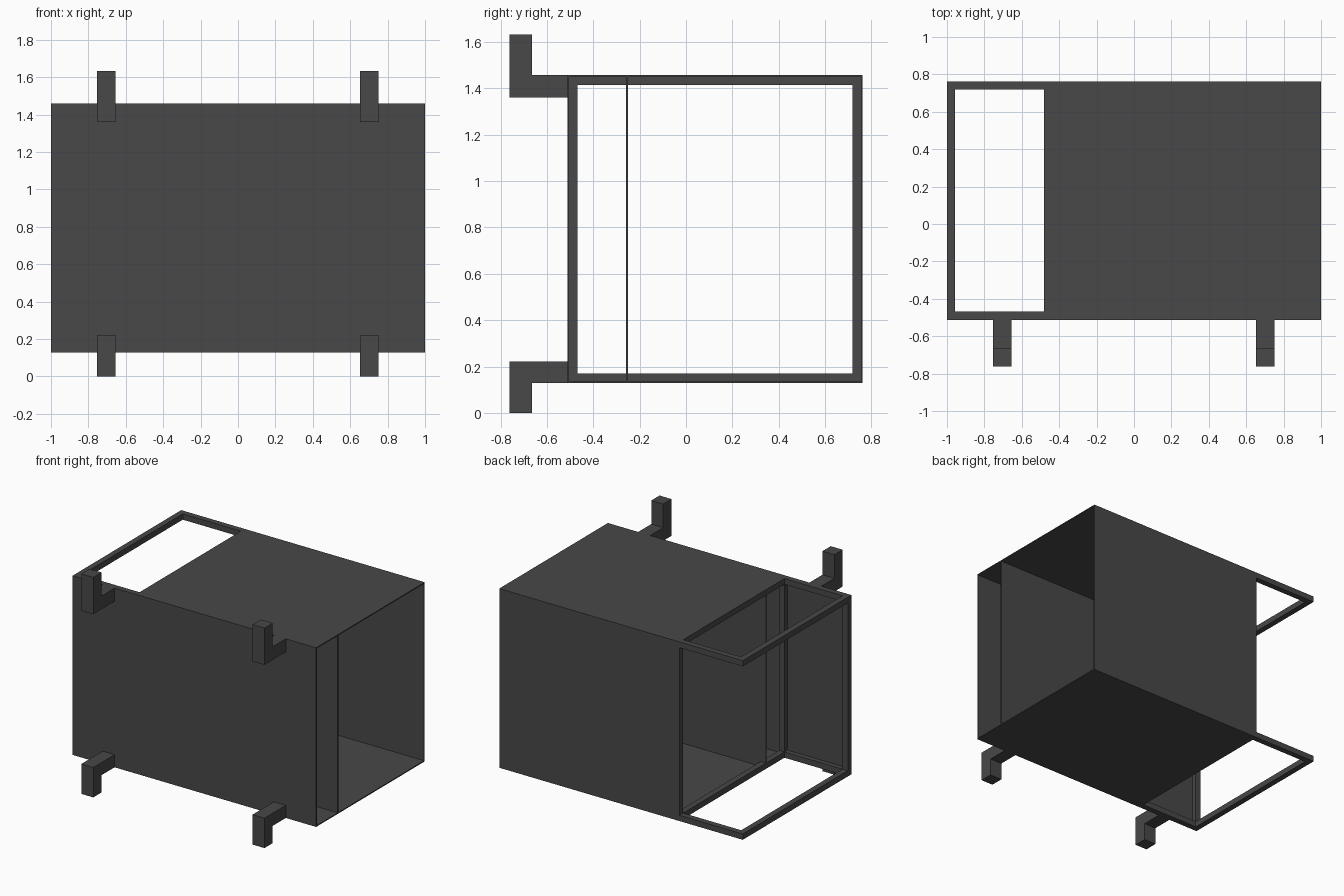
import bpy, bmesh

if "Cube" in bpy.data.objects:
    bpy.data.objects.remove(bpy.data.objects["Cube"])

grey = bpy.data.materials.new("dark_grey")
grey.diffuse_color = (0.065, 0.065, 0.065, 1)
grey.use_nodes = True
grey.node_tree.nodes["Principled BSDF"].inputs["Base Color"].default_value = grey.diffuse_color

X0, XM, X1 = -1.0, -0.48, 1.0      # open end, sheet edge, far end
Y0, YI, Y1 = -0.512, -0.255, 0.762  # front, inner wall, back
Z0, Z1 = 0.128, 1.458
B, T = 0.043, 0.008                # bar width, sheet thickness


def finish(name, bm):
    bmesh.ops.recalc_face_normals(bm, faces=bm.faces)
    me = bpy.data.meshes.new(name)
    bm.to_mesh(me)
    bm.free()
    me.materials.append(grey)
    ob = bpy.data.objects.new(name, me)
    bpy.context.collection.objects.link(ob)
    return ob


def box(name, x, y, z):
    bm = bmesh.new()
    bmesh.ops.create_cube(bm, size=1)
    for v in bm.verts:
        for i, (a, b) in enumerate((x, y, z)):
            v.co[i] = (a + b) / 2 + v.co[i] * (b - a)
    return finish(name, bm)


def elbow(name, x, profile):
    # L-shaped profile in the YZ plane, extruded along X
    bm = bmesh.new()
    f = bm.faces.new([bm.verts.new((x - 0.049, y, z)) for y, z in profile])
    r = bmesh.ops.extrude_face_region(bm, geom=[f])
    bmesh.ops.translate(bm, vec=(0.098, 0, 0),
                        verts=[v for v in r["geom"] if isinstance(v, bmesh.types.BMVert)])
    return finish(name, bm)


# Sheet walls
box("front_panel", (X0, X1), (Y0, Y0 + T), (Z0, Z1))
box("back_panel", (XM, X1), (Y1 - T, Y1), (Z0, Z1))
box("inner_wall", (XM, X1), (YI - T / 2, YI + T / 2), (Z0 + T, Z1 - T))

# Roof and floor sheets with the open frame at the left end
for side, za, zb, sa, sb in (("top", Z1 - B, Z1, Z1 - T, Z1),
                             ("bottom", Z0, Z0 + B, Z0, Z0 + T)):
    box(side + "_sheet", (XM, X1), (Y0 + T, Y1 - T), (sa, sb))
    box(side + "_end_bar", (X0, X0 + B), (Y0 + T, Y1), (za, zb))
    box(side + "_front_bar", (X0 + B, XM), (Y0 + T, Y0 + B), (za, zb))
    box(side + "_back_bar", (X0 + B, XM), (Y1 - B, Y1), (za, zb))
    box(side + "_cross_bar", (XM, XM + B), (Y0 + T, Y1 - T), (za, zb))

# Upright posts
for name, x, ya, yb in (("corner_post", X0, Y0 + T, Y0 + B),
                        ("front_post", XM, Y0 + T, Y0 + B),
                        ("back_post", XM, Y1 - B, Y1 - T)):
    box(name, (x, x + B), (ya, yb), (Z0 + B, Z1 - B))

# Bent brackets: lower feet turn down, upper ones turn up
lower = [(Y0, 0.128), (Y0, 0.222), (-0.762, 0.222), (-0.762, 0), (-0.665, 0), (-0.665, 0.128)]
upper = [(Y0, 1.458), (Y0, 1.36), (-0.762, 1.36), (-0.762, 1.633), (-0.665, 1.633), (-0.665, 1.458)]
for side, x in (("left", -0.704), ("right", 0.702)):
    elbow(side + "_lower_foot", x, lower)
    elbow(side + "_upper_hook", x, upper)
